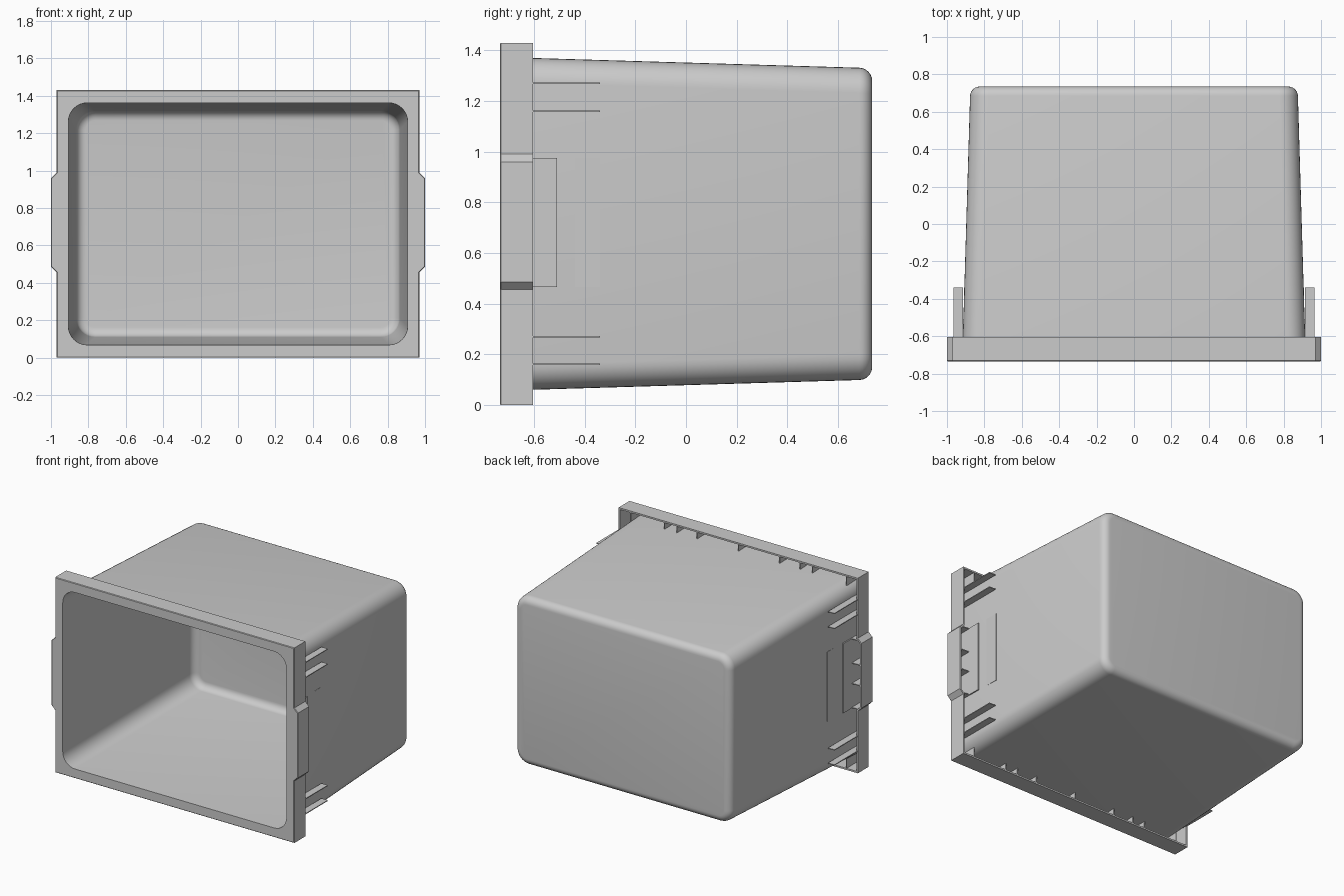
import bpy, bmesh, math

if "Cube" in bpy.data.objects:
    bpy.data.objects.remove(bpy.data.objects["Cube"])

CZ = 0.715                      # mid height
FRONT, BACK, SKIRT = -0.735, 0.735, -0.605
WALL = 0.012


def rounded_rect(w, h, r, y, seg=8):
    """Rounded rectangle in the xz plane, half sizes w and h."""
    pts = []
    for k, (sx, sz) in enumerate([(1, 1), (-1, 1), (-1, -1), (1, -1)]):
        for i in range(seg + 1):
            a = math.pi / 2 * (k + i / seg)
            pts.append((sx * (w - r) + r * math.cos(a), y,
                        CZ + sz * (h - r) + r * math.sin(a)))
    return pts


def rim_outline(t, y):
    """Rim outline with a chamfered bump on each side, inset by t."""
    right = [(0.97 - t, t), (0.97 - t, 0.455 + t * .4), (1 - t, 0.485 + t * .4),
             (1 - t, 0.96 - t * .4), (0.97 - t, 0.99 - t * .4), (0.97 - t, 1.43 - t)]
    return [(x, y, z) for x, z in right] + [(-x, y, z) for x, z in reversed(right)]


def wall_loop(y, inset=0.0, r=0.1):
    """Section of the tapered bin wall at depth y."""
    f = (y - SKIRT) / (BACK - SKIRT)
    return rounded_rect(0.915 - 0.04 * f - inset, 0.655 - 0.04 * f - inset, r, y)


def shell_loops(start, end, inset, fillet=0.05, steps=6):
    """Loops from the front to the filleted back of the bin."""
    loops = [wall_loop(start, inset, 0.1)]
    for i in range(steps + 1):
        a = math.pi / 2 * i / steps
        d = fillet * (1 - math.cos(a))
        loops.append(wall_loop(end - fillet + fillet * math.sin(a), inset + d, 0.1 - d))
    return loops


def finish(bm, name):
    bmesh.ops.recalc_face_normals(bm, faces=bm.faces)
    me = bpy.data.meshes.new(name)
    bm.to_mesh(me)
    bm.free()
    ob = bpy.data.objects.new(name, me)
    bpy.context.collection.objects.link(ob)
    return ob


# Bin and hollow front rim as one closed shell
bm = bmesh.new()


def add_loops(loops):
    rings = [[bm.verts.new(p) for p in lp] for lp in loops]
    for a, b in zip(rings, rings[1:]):
        n = len(a)
        for i in range(n):
            j = (i + 1) % n
            bm.faces.new((a[i], a[j], b[j], b[i]))
    return rings


def fill_between(a, b):
    edges = [bm.edges.get((r[i - 1], r[i])) for r in (a, b) for i in range(len(r))]
    bmesh.ops.triangle_fill(bm, use_beauty=True, edges=edges, normal=(0, -1, 0))


outer = add_loops(shell_loops(FRONT + 0.015, BACK, 0))
inner = add_loops(shell_loops(FRONT, BACK - WALL, WALL))
for rings in (outer, inner):
    bm.faces.new(rings[-1])
rim = add_loops([rim_outline(0.004, FRONT), rim_outline(0, FRONT + 0.004),
                 rim_outline(0, SKIRT), rim_outline(0.012, SKIRT),
                 rim_outline(0.012, FRONT + 0.015)])
fill_between(rim[0], inner[0])
fill_between(rim[-1], outer[0])
storage_bin = finish(bm, "storage_bin")
bpy.context.view_layer.objects.active = storage_bin
storage_bin.select_set(True)
bpy.ops.object.shade_smooth_by_angle(angle=math.radians(30))
storage_bin.select_set(False)


def boxes(name, items):
    """Join boxes given as ((x0, x1), (y0, y1), (z0, z1))."""
    b = bmesh.new()
    for ranges in items:
        vs = bmesh.ops.create_cube(b, size=1)["verts"]
        for v in vs:
            v.co = [(lo + hi) / 2 + c * (hi - lo) for c, (lo, hi) in zip(v.co, ranges)]
    return finish(b, name)


T = 0.003                       # half thickness of the ribs
GAP = (FRONT + 0.012, SKIRT - 0.001)

# Stiffening ribs inside the top and bottom of the rim
ribs = []
for x in (-0.875, -0.6, -0.5, -0.335, 0, 0.335, 0.5, 0.6, 0.875):
    start = 0.635 if abs(x) > 0.8 else 0.65
    ribs.append(((x - T, x + T), GAP, (CZ + start, CZ + 0.708)))
    ribs.append(((x - T, x + T), GAP, (CZ - 0.708, CZ - start)))
boxes("rim_ribs", ribs)

# Side fins, latch plates and latch ribs, mirrored left and right
fins, plates, latch_ribs = [], [], []
for s in (1, -1):
    def xr(a, b):
        return tuple(sorted((s * a, s * b)))
    for z in (0.16, 0.27, 1.16, 1.27):
        fins.append((xr(0.915, 0.966), (FRONT + 0.012, -0.34), (z - T, z + T)))
    plates.append((xr(0.91, 0.922), (FRONT + 0.012, -0.51), (0.465, 0.975)))
    plates.append((xr(0.903, 0.910), (-0.515, -0.34), (0.465, 0.975)))
    for z in (0.468, 0.645, 0.795, 0.972):
        outer_x = 0.97 if z in (0.468, 0.972) else 0.992
        latch_ribs.append((xr(0.915, outer_x), GAP, (z - T, z + T)))
boxes("side_fins", fins)
boxes("latch_plates", plates)
boxes("latch_ribs", latch_ribs)
